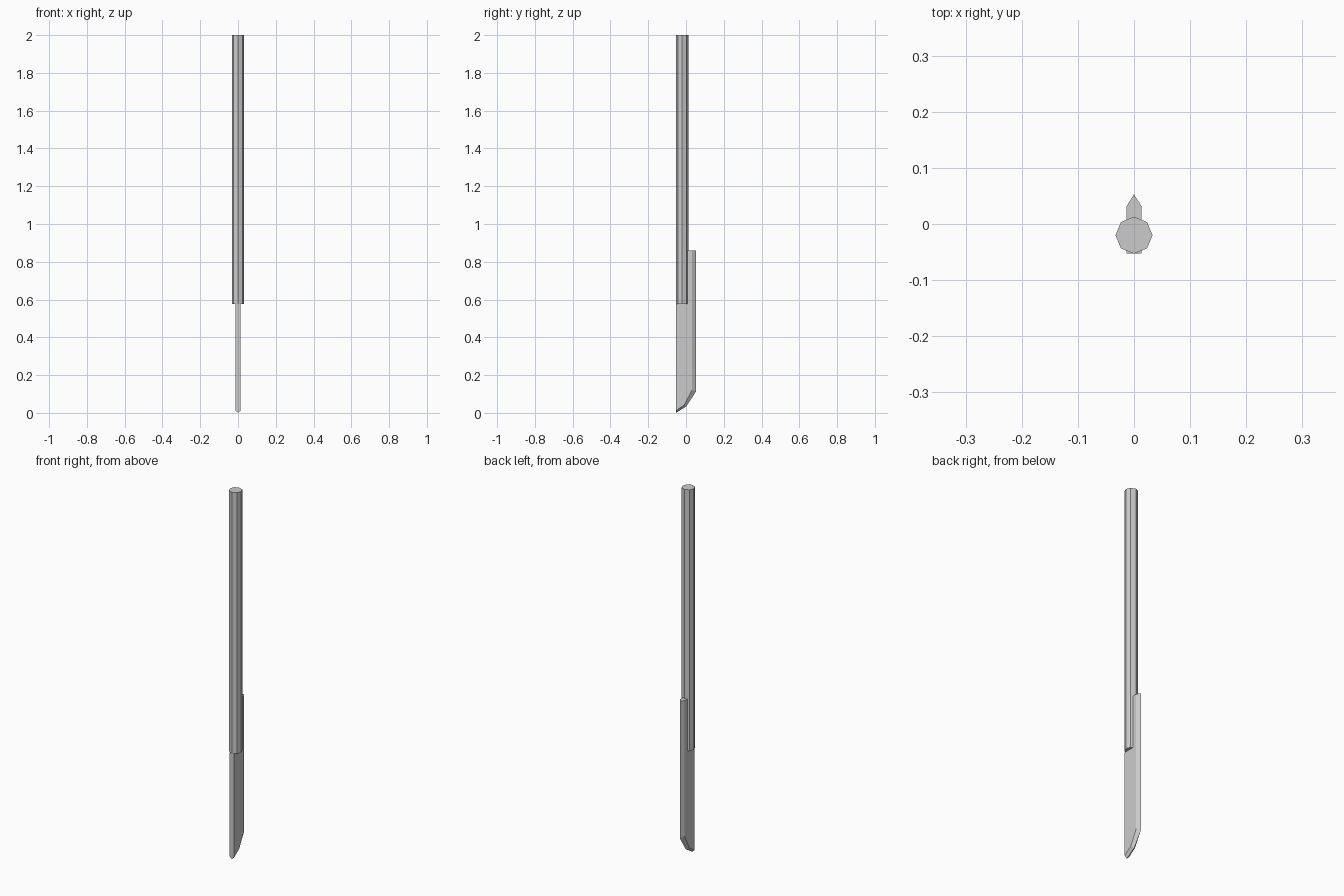
import bpy, bmesh

if "Cube" in bpy.data.objects:
    bpy.data.objects.remove(bpy.data.objects["Cube"])

HALF = 0.013           # half thickness of the blade
SHAFT_BOTTOM = 0.577


def finish(name, bm):
    bmesh.ops.recalc_face_normals(bm, faces=bm.faces)
    mesh = bpy.data.meshes.new(name)
    bm.to_mesh(mesh)
    bm.free()
    obj = bpy.data.objects.new(name, mesh)
    bpy.context.collection.objects.link(obj)
    return obj


# Shaft: eight-sided rod
bpy.ops.mesh.primitive_cylinder_add(vertices=8, radius=0.033, depth=2 - SHAFT_BOTTOM,
                                    location=(0, -0.02, (2 + SHAFT_BOTTOM) / 2),
                                    rotation=(0, 0, 0))
bpy.context.object.name = "shaft"

# Blade: flat sides in (y, z), ending in a sharp edge on the centre plane
spine = [(-0.01, 0.86), (-0.01, SHAFT_BOTTOM), (-0.053, SHAFT_BOTTOM)]   # notch for the shaft
bevel_start = [(-0.053, 0.012), (-0.009, 0.042), (0.032, 0.122), (0.032, 0.86)]
cutting_edge = [(-0.053, 0.0), (0.002, 0.035), (0.053, 0.113), (0.053, 0.86)]

bm = bmesh.new()
left, right = ([bm.verts.new((x, y, z)) for y, z in spine + bevel_start]
               for x in (-HALF, HALF))
edge = [bm.verts.new((0, y, z)) for y, z in cutting_edge]

# Flat sides and the bevels down to the cutting edge
for side in (left, right):
    bm.faces.new(side)
    inner = side[len(spine):]
    for i in range(len(edge) - 1):
        bm.faces.new((inner[i], inner[i + 1], edge[i + 1], edge[i]))

# Back strips across the thickness, then the two pointed ends
for i in range(len(spine) - 1):
    bm.faces.new((left[i], left[i + 1], right[i + 1], right[i]))
bm.faces.new((left[2], left[3], edge[0], right[3], right[2]))
bm.faces.new((left[0], left[-1], edge[-1], right[-1], right[0]))
finish("blade", bm)
